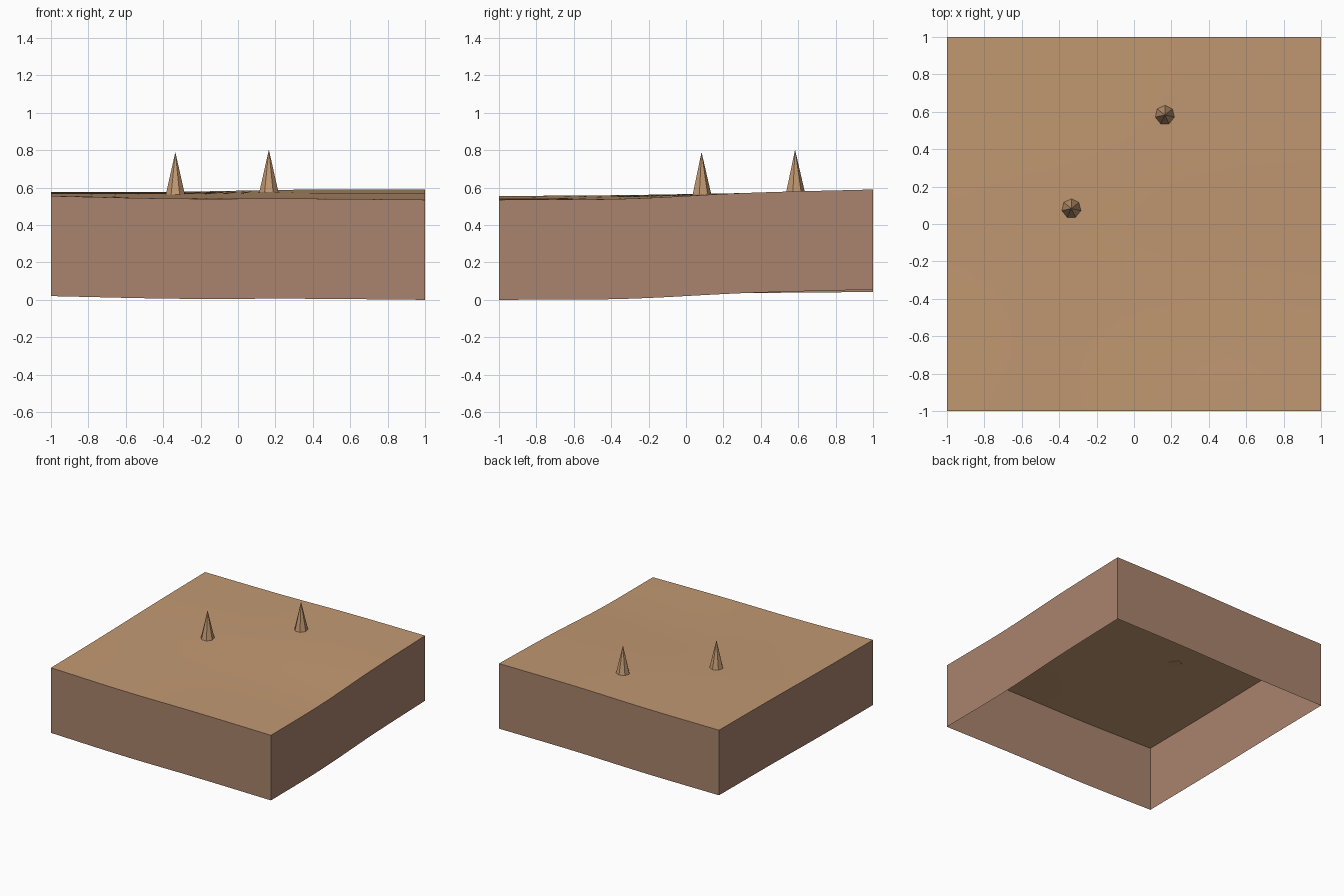
import bpy, bmesh, math

cube = bpy.data.objects.get("Cube")
if cube:
    bpy.data.objects.remove(cube, do_unlink=True)


def srgb(r, g, b):
    return tuple((c / 255 / 12.92) if c < 11 else ((c / 255 + 0.055) / 1.055) ** 2.4
                 for c in (r, g, b)) + (1.0,)


def material(name, color):
    m = bpy.data.materials.new(name)
    m.use_nodes = True
    m.diffuse_color = color
    m.node_tree.nodes["Principled BSDF"].inputs["Base Color"].default_value = color
    return m


sand = material("sand", srgb(194, 153, 114))
earth = material("earth", srgb(170, 132, 109))

THICK = 0.535
STEPS = 20
# Ground heights, rows front to back, columns from -x to +x
CONTROL = [
    [0.555, 0.541, 0.541, 0.535],
    [0.560, 0.553, 0.545, 0.540],
    [0.571, 0.570, 0.571, 0.572],
    [0.577, 0.578, 0.589, 0.590],
]


def spline(vals, t):
    """Smooth curve through evenly spaced values, t from -1 to 1."""
    u = (t + 1) / 2 * (len(vals) - 1)
    i = min(int(u), len(vals) - 2)
    f = u - i
    b, c = vals[i], vals[i + 1]
    a = vals[i - 1] if i else 2 * b - c
    d = vals[i + 2] if i + 2 < len(vals) else 2 * c - b
    return b + f / 2 * (c - a + f * (2*a - 5*b + 4*c - d + f * (3*(b - c) + d - a)))


def height(x, y):
    return spline([spline(row, x) for row in CONTROL], y)


def add_object(name, bm, mat):
    mesh = bpy.data.meshes.new(name)
    bm.to_mesh(mesh)
    bm.free()
    obj = bpy.data.objects.new(name, mesh)
    bpy.context.collection.objects.link(obj)
    mesh.materials.append(mat)
    return obj


# Rolling ground surface
bm = bmesh.new()
bmesh.ops.create_grid(bm, x_segments=STEPS, y_segments=STEPS, size=1)
for v in bm.verts:
    v.co.z = height(v.co.x, v.co.y)
for f in bm.faces:
    f.smooth = True
add_object("ground_surface", bm, sand)

# Four side walls that follow the ground edge, open underneath
sides = {
    "front_wall": lambda t: (t, -1),
    "back_wall": lambda t: (-t, 1),
    "left_wall": lambda t: (1, t),
    "right_wall": lambda t: (-1, -t),
}
for name, edge in sides.items():
    bm = bmesh.new()
    prev = None
    for i in range(STEPS + 1):
        x, y = edge(2 * i / STEPS - 1)
        z = height(x, y)
        pair = (bm.verts.new((x, y, z - THICK)), bm.verts.new((x, y, z)))
        if prev:
            bm.faces.new((prev[0], pair[0], pair[1], prev[1]))
        prev = pair
    add_object(name, bm, earth)

# Pointed seven-sided spikes
for name, x, y in (("near_spike", -0.335, 0.083), ("far_spike", 0.165, 0.583)):
    bm = bmesh.new()
    bmesh.ops.create_cone(bm, cap_ends=True, segments=7, radius1=0.053,
                          radius2=0, depth=0.23)
    bmesh.ops.remove_doubles(bm, verts=bm.verts, dist=0.0001)
    low = min(v.co.z for v in bm.verts)
    bmesh.ops.translate(bm, verts=bm.verts, vec=(0, 0, -low))
    spike = add_object(name, bm, sand)
    spike.location = (x, y, height(x, y) - 0.004)
